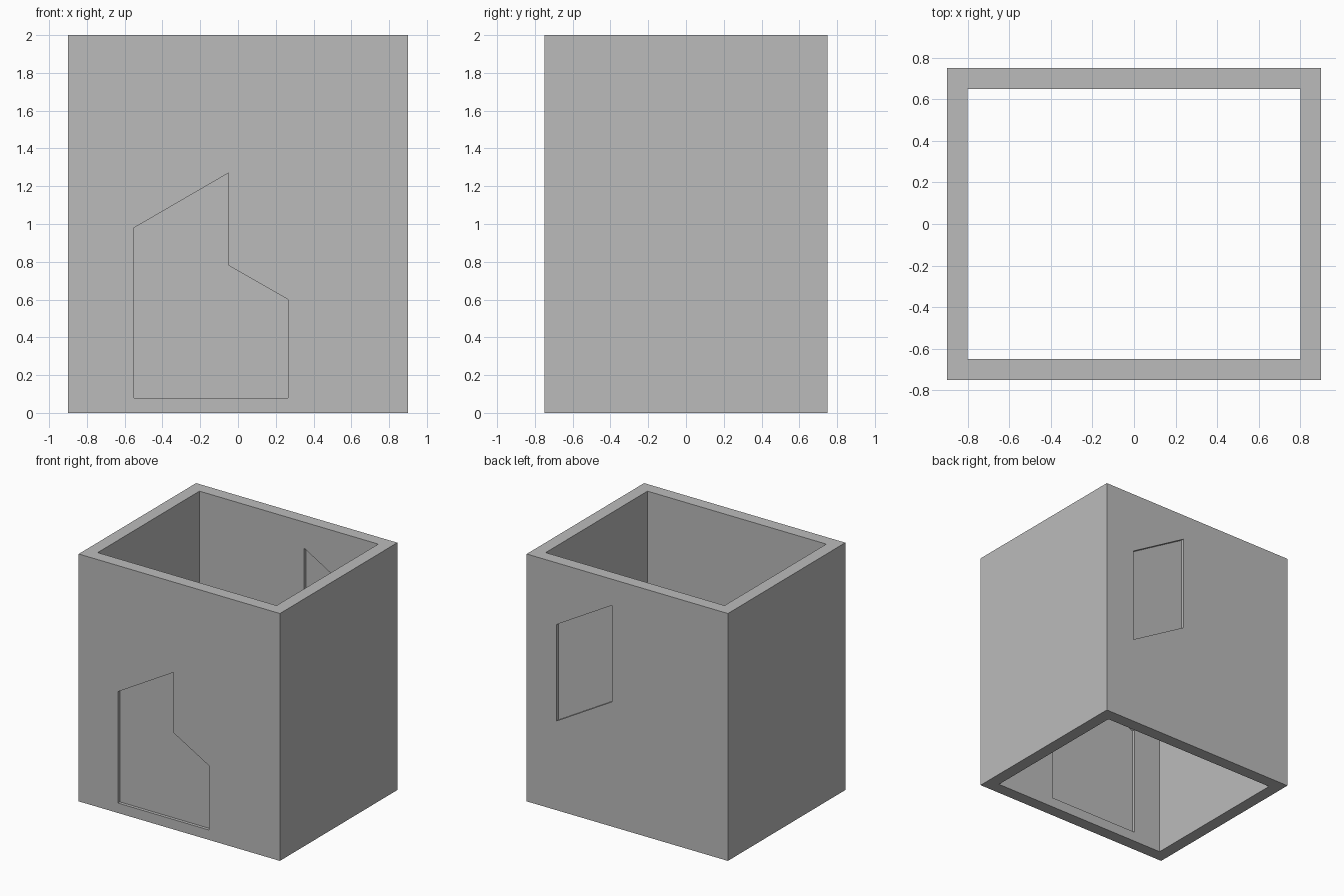
import bpy
import bmesh

cube = bpy.data.objects.get("Cube")
if cube:
    bpy.data.objects.remove(cube, do_unlink=True)

WIDTH, DEPTH, HEIGHT, WALL = 1.8, 1.5, 2.0, 0.1
PANEL = 0.05  # panel thickness, centred in the wall

grey = bpy.data.materials.new("plain_grey")
grey.use_nodes = True
colour = (0.5, 0.5, 0.5, 1)
grey.diffuse_color = colour
grey.node_tree.nodes["Principled BSDF"].inputs["Base Color"].default_value = colour


def prism(name, points, start, travel):
    """Extrude a flat outline along a vector."""
    bm = bmesh.new()
    face = bm.faces.new([bm.verts.new([p + s for p, s in zip(pt, start)]) for pt in points])
    ext = bmesh.ops.extrude_face_region(bm, geom=[face])
    verts = [v for v in ext["geom"] if isinstance(v, bmesh.types.BMVert)]
    bmesh.ops.translate(bm, verts=verts, vec=travel)
    bmesh.ops.recalc_face_normals(bm, faces=bm.faces)
    mesh = bpy.data.meshes.new(name)
    bm.to_mesh(mesh)
    bm.free()
    mesh.materials.append(grey)
    obj = bpy.data.objects.new(name, mesh)
    bpy.context.collection.objects.link(obj)
    return obj


def upright(name, outline, y, thickness):
    """Prism from an x-z outline, centred on y."""
    return prism(name, [(x, 0, z) for x, z in outline],
                 (0, y - thickness / 2, 0), (0, thickness, 0))


def block(name, width, depth, bottom, height):
    x, y = width / 2, depth / 2
    return prism(name, [(-x, -y, 0), (x, -y, 0), (x, y, 0), (-x, y, 0)],
                 (0, 0, bottom), (0, 0, height))


def cut(target, cutter):
    """Subtract the cutter, apply, and drop it."""
    cutter.hide_render = True
    mod = target.modifiers.new("cut", "BOOLEAN")
    mod.operation = "DIFFERENCE"
    mod.solver = "EXACT"
    mod.object = cutter
    bpy.context.view_layer.objects.active = target
    bpy.ops.object.modifier_apply(modifier=mod.name)
    bpy.data.objects.remove(cutter, do_unlink=True)


# Four walls, open above and below
walls = block("walls", WIDTH, DEPTH, 0, HEIGHT)
cut(walls, block("room_cutter", WIDTH - 2 * WALL, DEPTH - 2 * WALL, -0.5, HEIGHT + 1))

# Stepped door panel in front, slanted window panel behind
door = [(-0.55, 0.08), (0.265, 0.08), (0.265, 0.6), (-0.05, 0.78), (-0.05, 1.27), (-0.55, 0.98)]
window = [(0.135, 1.01), (0.635, 0.72), (0.635, 1.5), (0.135, 1.79)]
wall_y = (DEPTH - WALL) / 2
for name, outline, y in (("door_panel", door, -wall_y), ("window_panel", window, wall_y)):
    cut(walls, upright("opening_cutter", outline, y, WALL * 2))
    upright(name, outline, y, PANEL)
